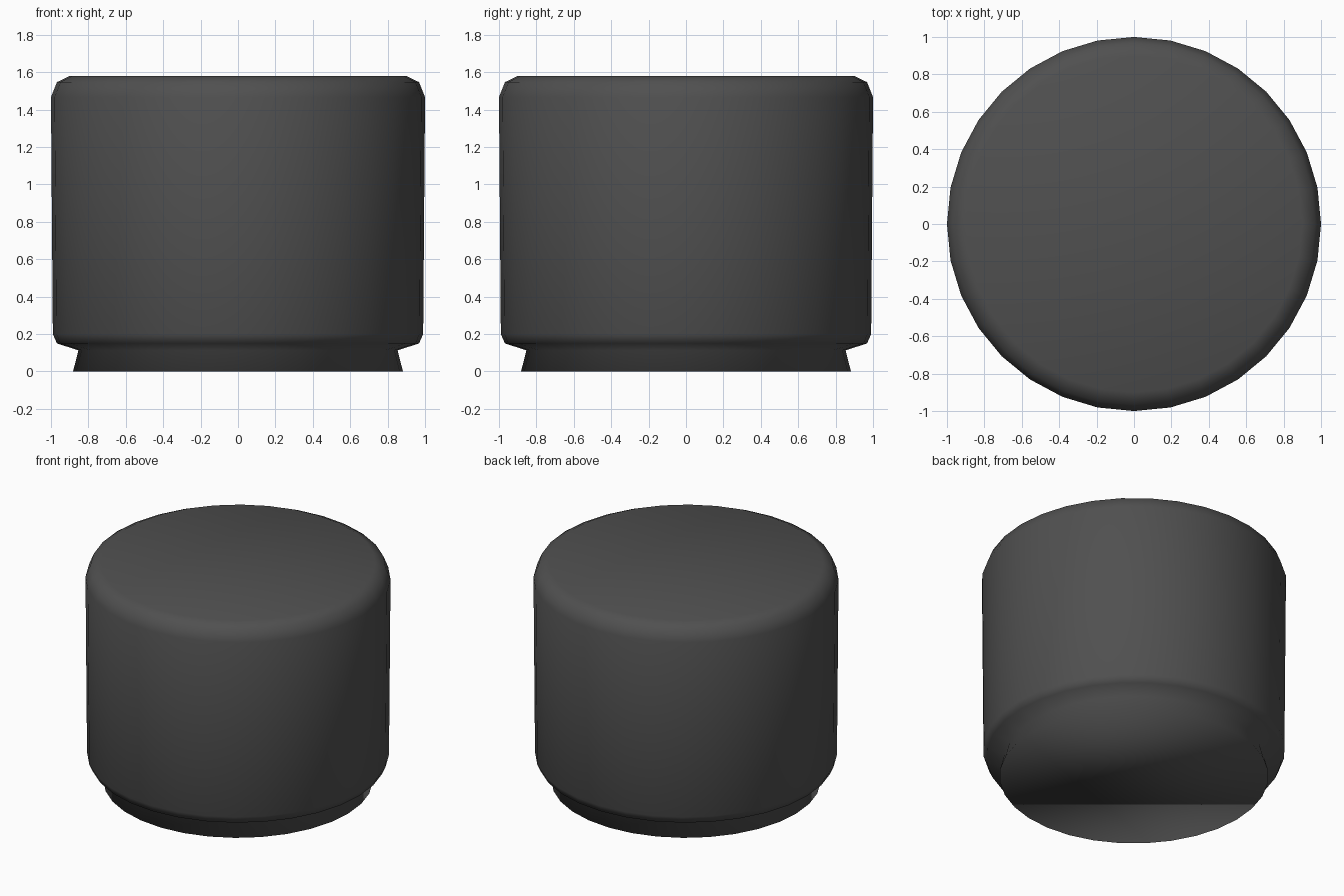
import bpy, bmesh, math

if "Cube" in bpy.data.objects:
    bpy.data.objects.remove(bpy.data.objects["Cube"])

SIDES = 32

# Outer profile (radius, height) from the foot to the cap
PROFILE = [
    (0.882, 0.0), (0.853, 0.113),                 # flared foot
    (0.968, 0.15), (0.99, 0.20),                  # rounded lower edge
    (1.0, 1.467), (0.968, 1.547), (0.90, 1.58),   # side and rounded top edge
]


def lathe(name, profile, sides):
    bm = bmesh.new()
    rings = []
    for r, z in profile:
        rings.append([bm.verts.new((r * math.cos(math.tau * i / sides),
                                    r * math.sin(math.tau * i / sides), z))
                      for i in range(sides)])
    for low, high in zip(rings, rings[1:]):
        for i in range(sides):
            j = (i + 1) % sides
            bm.faces.new((low[i], low[j], high[j], high[i]))
    # flat end caps
    bm.faces.new(rings[0][::-1])
    bm.faces.new(rings[-1])
    for f in bm.faces:
        f.smooth = True
    mesh = bpy.data.meshes.new(name)
    bm.to_mesh(mesh)
    bm.free()
    obj = bpy.data.objects.new(name, mesh)
    bpy.context.collection.objects.link(obj)
    return obj


# Round knob with its foot
knob = lathe("round_knob", PROFILE, SIDES)
dark = bpy.data.materials.new("dark_grey")
dark.diffuse_color = (0.08, 0.08, 0.08, 1)
dark.use_nodes = True
dark.node_tree.nodes["Principled BSDF"].inputs["Base Color"].default_value = dark.diffuse_color
knob.data.materials.append(dark)
